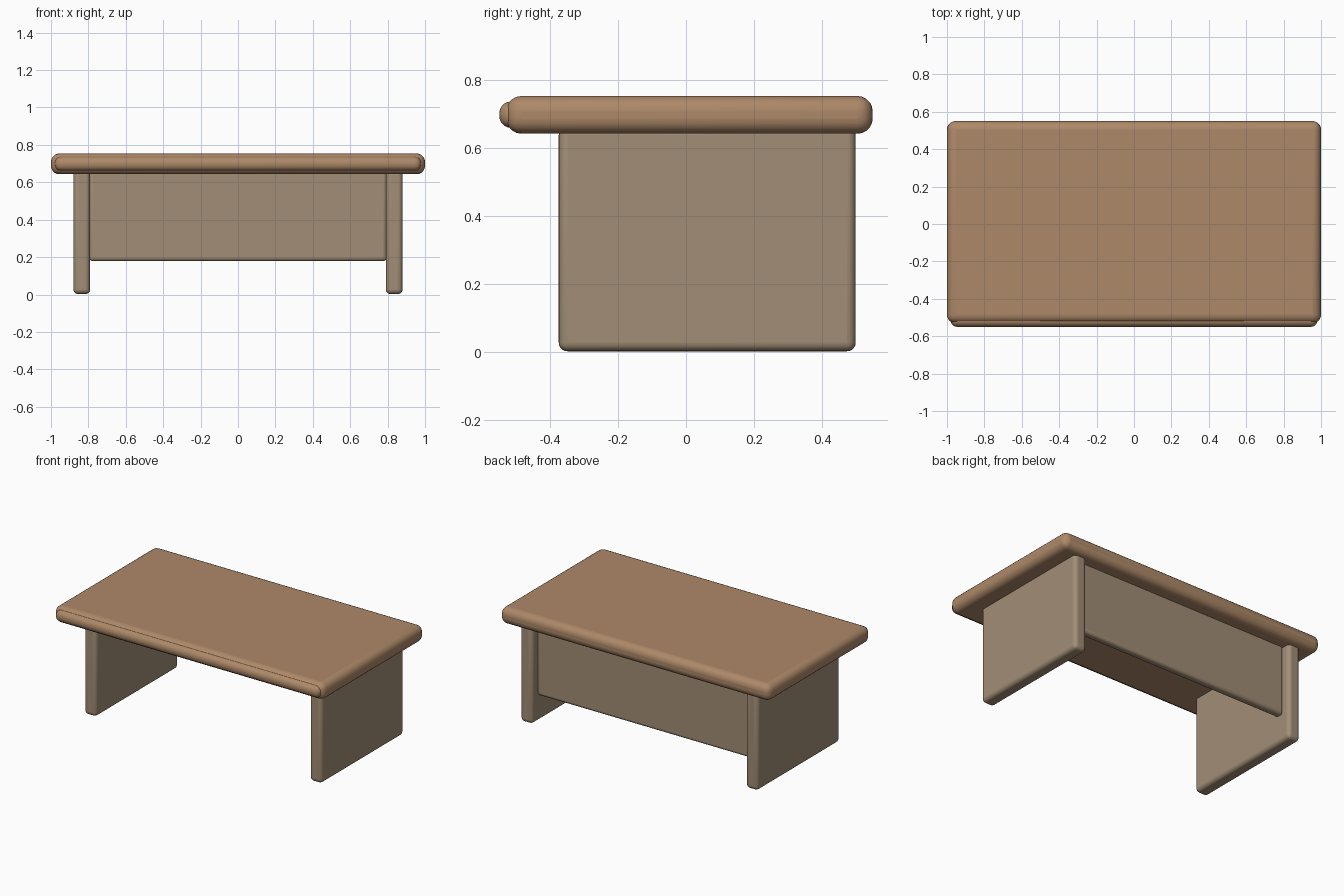
import bpy, math

if "Cube" in bpy.data.objects:
    bpy.data.objects.remove(bpy.data.objects["Cube"])


def material(name, color):
    m = bpy.data.materials.new(name)
    m.diffuse_color = (*color, 1)
    m.use_nodes = True
    m.node_tree.nodes["Principled BSDF"].inputs["Base Color"].default_value = m.diffuse_color
    return m


def rounded_box(name, lo, hi, radius, mat, segments=5):
    size = [b - a for a, b in zip(lo, hi)]
    bpy.ops.mesh.primitive_cube_add(size=1, location=[(a + b) / 2 for a, b in zip(lo, hi)])
    ob = bpy.context.object
    ob.name = name
    ob.scale = size
    bpy.ops.object.transform_apply(location=False, rotation=False, scale=True)
    bev = ob.modifiers.new("Rounding", 'BEVEL')
    bev.width = radius
    bev.segments = segments
    bev.limit_method = 'NONE'
    ob.data.materials.append(mat)
    bpy.ops.object.shade_smooth_by_angle(angle=math.radians(35))
    return ob


top_wood = material("top_wood", (0.42, 0.25, 0.14))
base_wood = material("base_wood", (0.36, 0.27, 0.18))

# Desktop slab and the rounded lip along its front edge
rounded_box("desktop", (-1, -0.53, 0.643), (1, 0.55, 0.754), 0.045, top_wood)
rounded_box("front_lip", (-0.98, -0.55, 0.66), (0.98, -0.47, 0.738), 0.035, top_wood)

# Slab legs on both sides
for side, x in (("left", -0.835), ("right", 0.835)):
    rounded_box(side + "_leg", (x - 0.045, -0.375, 0.002), (x + 0.045, 0.5, 0.665), 0.026, base_wood)

# Back panel set between the legs
rounded_box("back_panel", (-0.795, 0.39, 0.178), (0.795, 0.445, 0.665), 0.02, base_wood)
